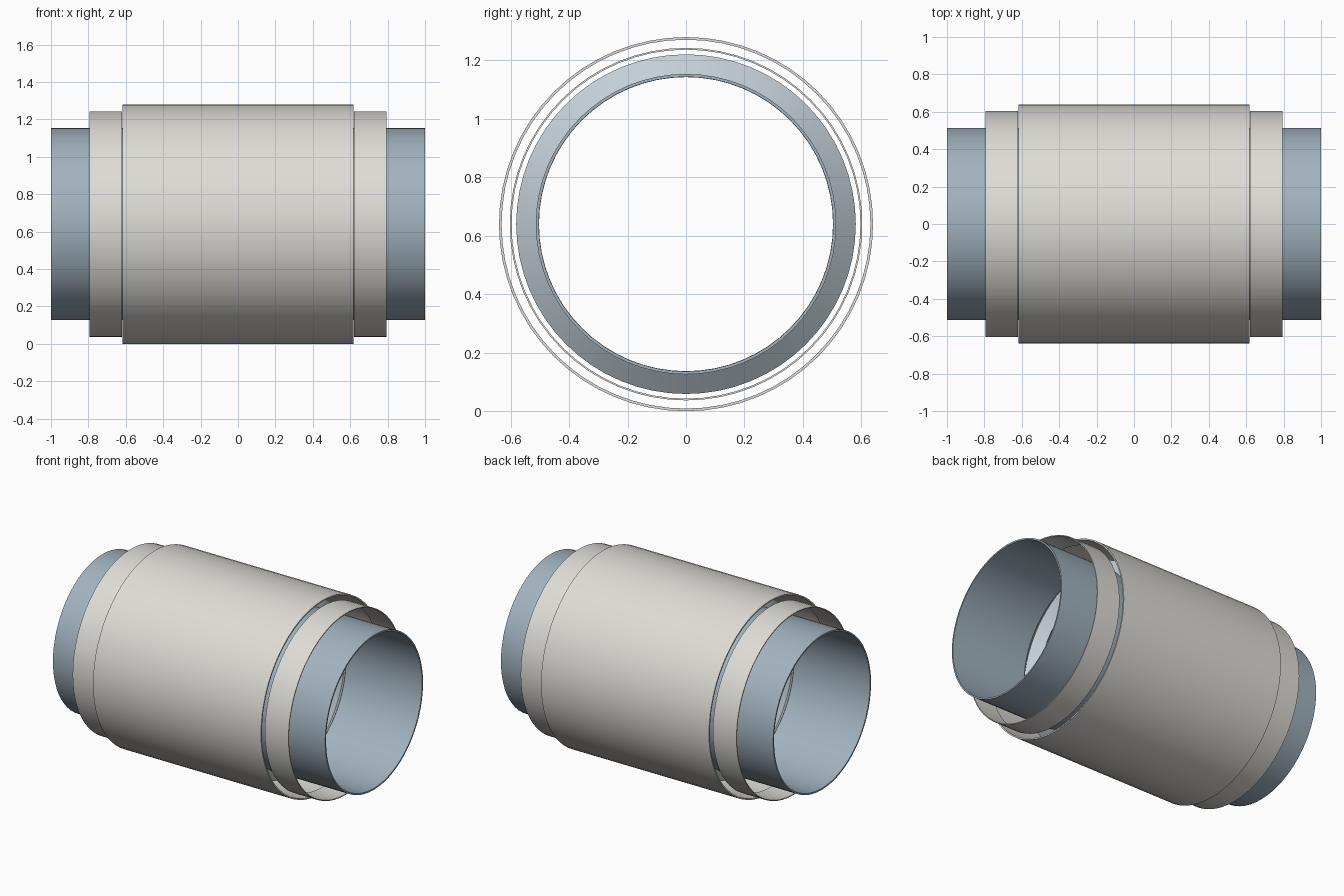
import bpy, math

if "Cube" in bpy.data.objects:
    bpy.data.objects.remove(bpy.data.objects["Cube"])

SIDES = 64
CENTRE_Z = 0.64


def material(name, colour):
    m = bpy.data.materials.new(name)
    m.diffuse_color = (*colour, 1)
    m.use_nodes = True
    m.node_tree.nodes["Principled BSDF"].inputs["Base Color"].default_value = m.diffuse_color
    return m


def lathe(name, profile, mat):
    """Revolve a closed (x, radius) profile around the horizontal axis."""
    n = len(profile)
    verts, faces = [], []
    for i in range(SIDES):
        a = 2 * math.pi * i / SIDES
        verts += [(x, r * math.cos(a), r * math.sin(a)) for x, r in profile]
    for i in range(SIDES):
        j = (i + 1) % SIDES
        for k in range(n):
            l = (k + 1) % n
            faces.append((i * n + k, i * n + l, j * n + l, j * n + k))
    mesh = bpy.data.meshes.new(name)
    mesh.from_pydata(verts, [], faces)
    mesh.materials.append(mat)
    obj = bpy.data.objects.new(name, mesh)
    bpy.context.collection.objects.link(obj)
    obj.location.z = CENTRE_Z
    bpy.ops.object.select_all(action='DESELECT')
    obj.select_set(True)
    bpy.context.view_layer.objects.active = obj
    bpy.ops.object.mode_set(mode='EDIT')
    bpy.ops.mesh.select_all(action='SELECT')
    bpy.ops.mesh.normals_make_consistent(inside=False)
    bpy.ops.object.mode_set(mode='OBJECT')
    bpy.ops.object.shade_smooth_by_angle(angle=math.radians(30))
    return obj


def tube(name, x0, x1, r_in, r_out, mat):
    return lathe(name, [(x0, r_in), (x1, r_in), (x1, r_out), (x0, r_out)], mat)


steel = material("blue_steel", (0.36, 0.45, 0.52))
light_steel = material("light_steel", (0.56, 0.64, 0.69))
casing = material("warm_grey", (0.74, 0.72, 0.68))

# Outer protective sleeve
tube("outer_sleeve", -0.617, 0.617, 0.631, 0.64, casing)

# Collars and pipe ends on both sides
for side, s in (("left", -1), ("right", 1)):
    tube(side + "_collar", s * 0.62, s * 0.793, 0.597, 0.603, casing)
    tube(side + "_pipe", s * 0.44, s * 1.0, 0.504, 0.514, steel)

# Corrugated bellows joining the two pipes
WAVES, HALF, ROOT, CREST, WALL = 8, 0.44, 0.508, 0.576, 0.005
outer = []
for i in range(2 * WAVES + 1):
    x = -HALF + i * HALF / WAVES
    outer.append((x, CREST if i % 2 else ROOT))
inner = [(x, r - WALL) for x, r in reversed(outer)]
lathe("bellows", [(x, r + WALL) for x, r in outer] + inner, light_steel)
